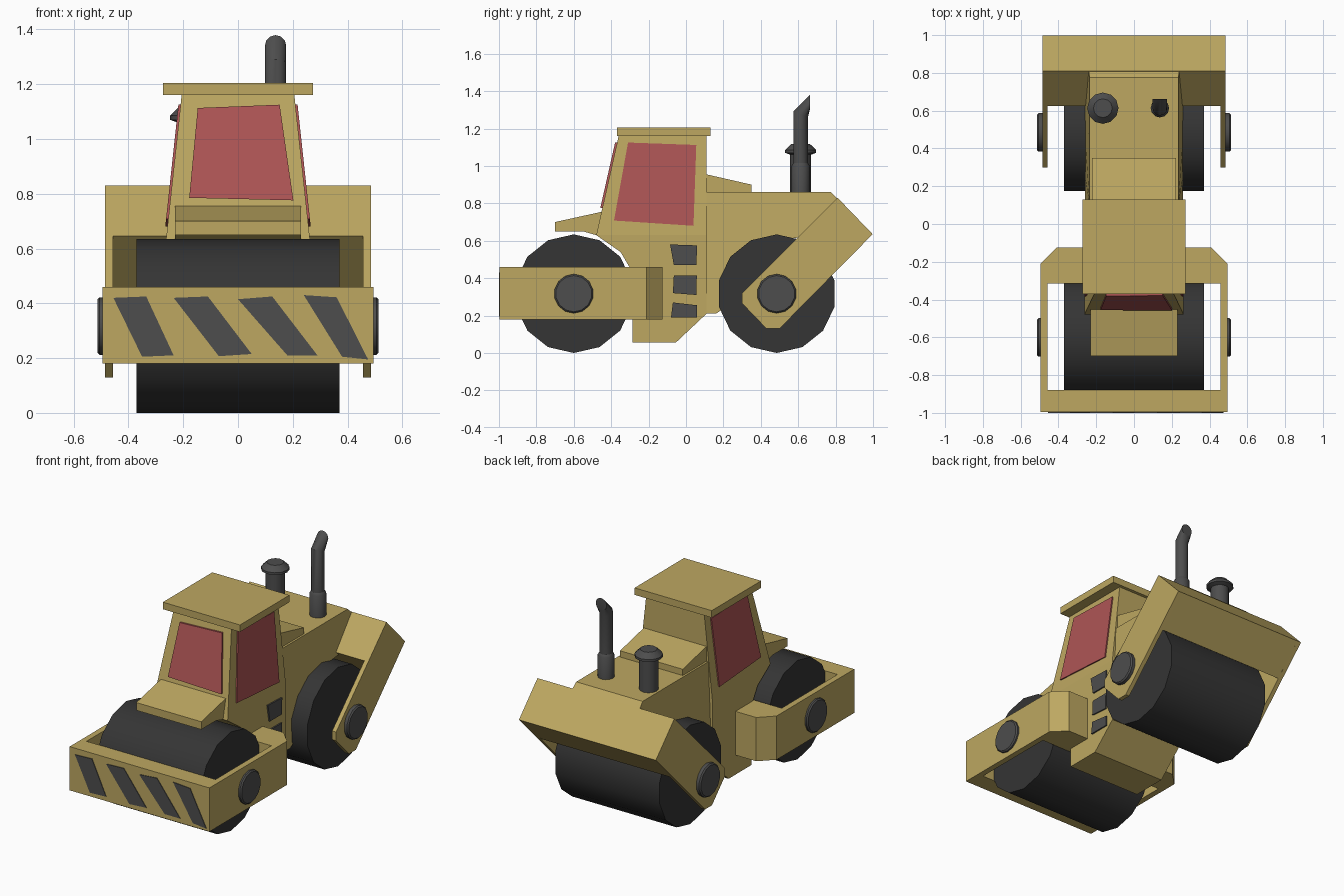
import bpy, bmesh
from math import sin, cos, pi, radians

if "Cube" in bpy.data.objects:
    bpy.data.objects.remove(bpy.data.objects["Cube"])


def material(name, r, g, b):
    m = bpy.data.materials.new(name)
    m.diffuse_color = (r, g, b, 1)
    m.use_nodes = True
    m.node_tree.nodes["Principled BSDF"].inputs["Base Color"].default_value = m.diffuse_color
    return m


YELLOW = material("yellow_paint", 0.51, 0.39, 0.12)
RED = material("red_glass", 0.42, 0.09, 0.09)
BLACK = material("drum_black", 0.035, 0.035, 0.035)
DARK = material("dark_grey", 0.075, 0.075, 0.075)


def loft(name, rings, mat, smooth=0, mirror=False):
    """Closed skin through equal-length rings, capped at both ends."""
    bm = bmesh.new()
    loops = [[bm.verts.new(p) for p in ring] for ring in rings]
    n = len(loops[0])
    for a, b in zip(loops, loops[1:]):
        for i in range(n):
            j = (i + 1) % n
            bm.faces.new((a[i], a[j], b[j], b[i]))
    bm.faces.new(loops[0])
    bm.faces.new(loops[-1])
    bmesh.ops.recalc_face_normals(bm, faces=bm.faces)
    # open the seam of mirrored halves
    seam = [f for f in bm.faces if all(abs(v.co.x) < 1e-5 for v in f.verts)]
    if mirror and seam:
        bmesh.ops.delete(bm, geom=seam, context='FACES')
    me = bpy.data.meshes.new(name)
    bm.to_mesh(me)
    bm.free()
    me.materials.append(mat)
    ob = bpy.data.objects.new(name, me)
    bpy.context.collection.objects.link(ob)
    if mirror:
        ob.modifiers.new("mirror", 'MIRROR')
    if smooth:
        bpy.ops.object.select_all(action='DESELECT')
        ob.select_set(True)
        bpy.context.view_layer.objects.active = ob
        bpy.ops.object.shade_smooth_by_angle(angle=radians(smooth))
    return ob


def prism(name, profile, x0, x1, mat, mirror=False):
    """Side profile (y, z) spanning x0..x1; each may be a function of z."""
    at = lambda x, z: x(z) if callable(x) else x
    return loft(name, [[(at(x, z), y, z) for y, z in profile] for x in (x0, x1)],
                mat, mirror=mirror)


def wheel(name, y, z, sections, mat, sides=14, smooth=30, mirror=False):
    """Turned shape along x from (x, radius) sections."""
    rings = [[(x, y + r * sin(2 * pi * i / sides), z + r * cos(2 * pi * i / sides))
              for i in range(sides)] for x, r in sections]
    return loft(name, rings, mat, smooth, mirror)


def disc(x, y, z, r, slope=0.0, sides=12):
    """Ring lying flat, optionally tilted along y."""
    return [(x + r * cos(2 * pi * i / sides), y + r * sin(2 * pi * i / sides),
             z - slope * r * sin(2 * pi * i / sides)) for i in range(sides)]


# Drums and hub caps
for place, y in (("front", -0.60), ("rear", 0.485)):
    wheel(place + "_drum", y, 0.317, [(-0.37, 0.317), (0.37, 0.317)], BLACK)
    wheel(place + "_hub_caps", y, 0.317,
          [(0.47, 0.105), (0.505, 0.105), (0.513, 0.097)], DARK, mirror=True)

# Front drum frame
half = [(0, -0.996), (0.495, -0.996), (0.495, -0.21), (0.41, -0.125), (0, -0.125),
        (0, -0.315), (0.457, -0.315), (0.457, -0.88), (0, -0.88)]
loft("front_frame", [[(x, y, z) for x, y in half] for z in (0.18, 0.46)],
     YELLOW, mirror=True)

# Warning stripes on the front bar
stripes = [[(-0.455, 0.42), (-0.335, 0.425), (-0.235, 0.21), (-0.35, 0.205)],
           [(-0.235, 0.42), (-0.11, 0.425), (0.05, 0.215), (-0.07, 0.207)],
           [(0.0, 0.415), (0.125, 0.425), (0.29, 0.21), (0.18, 0.21)],
           [(0.24, 0.43), (0.36, 0.422), (0.475, 0.195), (0.38, 0.205)]]
for k, s in enumerate(stripes):
    loft(f"warning_stripe_{k + 1}", [[(x, y, z) for x, z in s] for y in (-0.99, -1.0)], DARK)

# Rear fork: cross bar and two arms down to the hubs
prism("rear_cross_bar", [(0.81, 0.83), (0.998, 0.635), (0.817, 0.452), (0.625, 0.645)],
      -0.457, 0.457, YELLOW)
prism("rear_fork_arms", [(0.81, 0.83), (0.998, 0.635), (0.50, 0.13), (0.43, 0.13),
                         (0.30, 0.265), (0.30, 0.32)], 0.457, 0.485, YELLOW, mirror=True)

# Lower chassis under the cab
prism("chassis", [(-0.48, 0.63), (-0.35, 0.54), (-0.285, 0.43), (-0.285, 0.055),
                  (-0.055, 0.055), (0.11, 0.21), (0.11, 0.63)], -0.263, 0.263, YELLOW)

# Cab with inward-leaning sides
cab_w = lambda z: 0.263 - (z - 0.63) * 0.108
cab_y = lambda z: -0.48 + (z - 0.63) * 0.226
prism("cab", [(cab_y(0.63), 0.63), (cab_y(1.165), 1.165), (0.11, 1.165), (0.11, 0.63)],
      lambda z: -cab_w(z), cab_w, YELLOW)
prism("cab_roof", [(-0.37, 1.16), (-0.37, 1.205), (0.13, 1.205), (0.13, 1.16)],
      -0.273, 0.273, YELLOW)
prism("cab_nose", [(-0.70, 0.65), (-0.70, 0.70), (-0.44, 0.757), (-0.44, 0.63), (-0.48, 0.63),
                   (-0.55, 0.65)], -0.23, 0.23, YELLOW)

# Glass
pane = [(-0.147, 1.113), (0.152, 1.125), (0.202, 0.776), (-0.178, 0.785)]
loft("windshield", [[(x, cab_y(z) + d, z) for x, z in pane] for d in (0.01, -0.011)], RED)
prism("side_windows", [(-0.31, 1.125), (0.055, 1.112), (0.04, 0.68), (-0.385, 0.708)],
      lambda z: cab_w(z) - 0.01, lambda z: cab_w(z) + 0.008, RED, mirror=True)

# Engine body and raised hood step
body_w = lambda z: 0.235 + min(0.86 - z, 0.2) * 0.12
prism("engine_body", [(0.10, 0.86), (0.775, 0.86), (0.85, 0.785), (0.80, 0.64), (0.45, 0.60),
                      (0.25, 0.50), (0.19, 0.23), (0.16, 0.21), (0.10, 0.21)],
      lambda z: -body_w(z), body_w, YELLOW)
prism("hood_step", [(0.10, 0.957), (0.35, 0.90), (0.35, 0.85), (0.10, 0.85)],
      -0.222, 0.222, YELLOW)

# Vents on the right side
vents = [[(-0.085, 0.58), (0.06, 0.575), (0.055, 0.47), (-0.065, 0.47)],
         [(-0.065, 0.415), (0.058, 0.415), (0.055, 0.31), (-0.07, 0.32)],
         [(-0.07, 0.27), (0.06, 0.255), (0.06, 0.19), (-0.08, 0.19)]]
for k, v in enumerate(vents):
    prism(f"side_vent_{k + 1}", v, 0.255, 0.272, DARK)

# Air intake with mushroom cap
loft("air_intake", [disc(-0.165, 0.613, z, r) for z, r in
                    ((0.84, 0.056), (1.06, 0.056), (1.07, 0.083), (1.085, 0.083),
                     (1.117, 0.05))], DARK, 40)

# Exhaust base and bent pipe with a rear-facing mouth
loft("exhaust_base", [disc(0.137, 0.613, z, r) for z, r in
                      ((0.84, 0.049), (1.0, 0.049), (1.015, 0.039))], DARK, 40)
mouth = [(x, 0.662, 1.34 - (y - 0.613)) for x, y, z in disc(0.137, 0.613, 0, 0.039)]
loft("exhaust_pipe", [disc(0.137, 0.613, 1.0, 0.039),
                      disc(0.137, 0.613, 1.275, 0.039, 0.4), mouth], DARK, 40)
